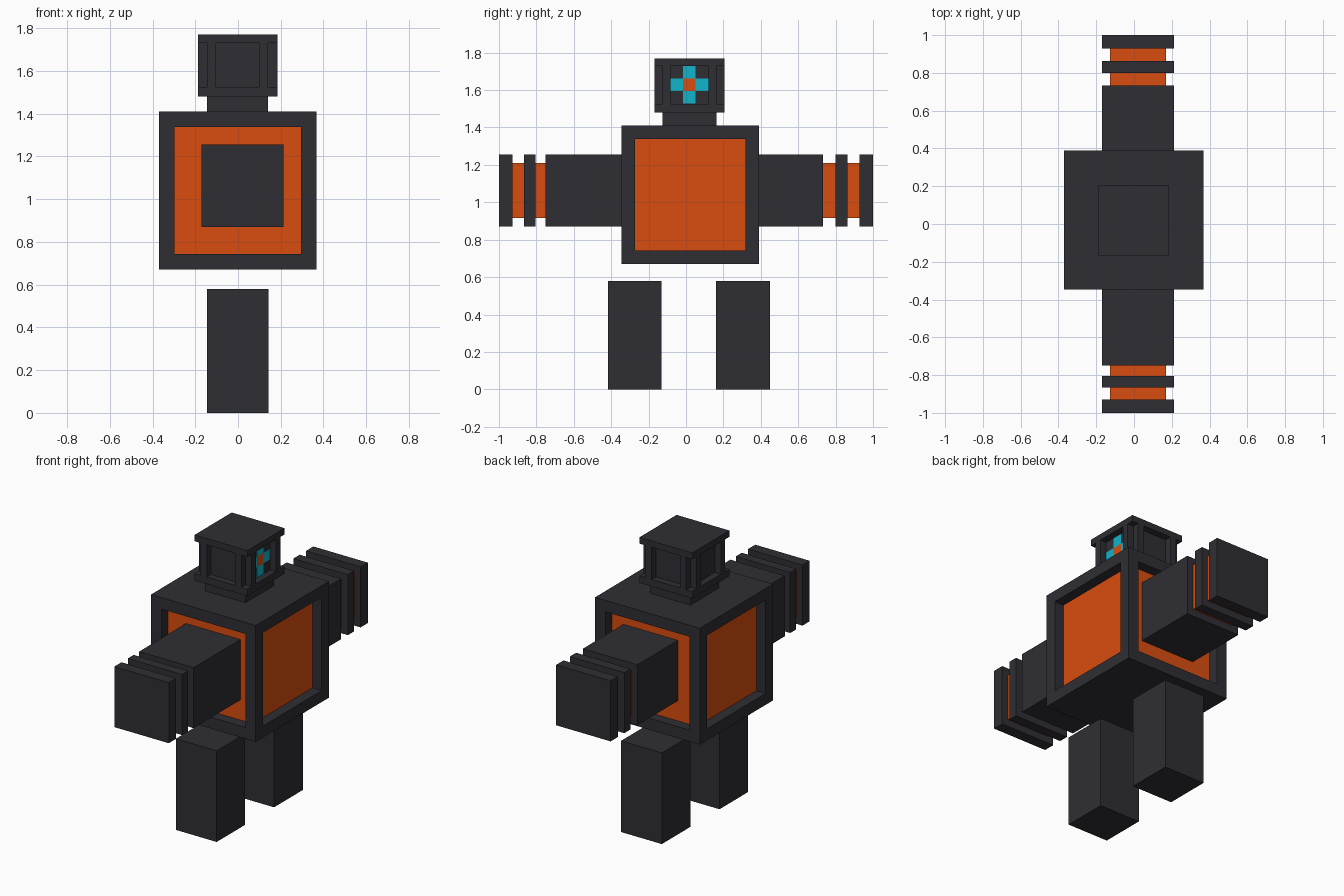
import bpy, bmesh

if "Cube" in bpy.data.objects:
    bpy.data.objects.remove(bpy.data.objects["Cube"])


def material(name, rgb):
    m = bpy.data.materials.new(name)
    m.diffuse_color = (*rgb, 1)
    m.use_nodes = True
    m.node_tree.nodes["Principled BSDF"].inputs["Base Color"].default_value = m.diffuse_color
    return m


DARK = material("charcoal", (0.028, 0.027, 0.033))
ORANGE = material("orange", (0.70, 0.075, 0.005))
CYAN = material("cyan", (0.005, 0.46, 0.60))


def box(name, x, y, z, *mats, inset=None):
    """Box from axis ranges; inset = (rim, depth) recesses the four side faces."""
    bm = bmesh.new()
    bmesh.ops.create_cube(bm, size=1)
    for v in bm.verts:
        v.co = [r[0] + (c + 0.5) * (r[1] - r[0]) for c, r in zip(v.co, (x, y, z))]
    bm.normal_update()
    if inset:
        sides = [f for f in bm.faces if abs(f.normal.z) < 0.5]
        bmesh.ops.inset_individual(bm, faces=sides, thickness=inset[0])
        for f in sides:
            f.material_index = 1
            n = f.normal.copy()
            # push each panel inwards with its own side walls
            bmesh.ops.translate(bm, verts=f.verts[:], vec=-n * inset[1])
            walls = [g for e in f.edges for g in e.link_faces if g != f]
            # flat rim plus a straight wall down to the panel
            rim = {g: list(g.verts) for g in walls}
            inner = {v: bm.verts.new(v.co + n * inset[1]) for v in f.verts}
            for g, verts in rim.items():
                edge = [v for v in verts if v in inner]
                bm.faces.new([inner.get(v, v) for v in verts])
                a, b = edge
                bm.faces.new((a, b, inner[b], inner[a]))
            bmesh.ops.delete(bm, geom=walls, context='FACES_ONLY')
        bmesh.ops.recalc_face_normals(bm, faces=bm.faces[:])
    me = bpy.data.meshes.new(name)
    bm.to_mesh(me)
    bm.free()
    for m in mats or (DARK,):
        me.materials.append(m)
    ob = bpy.data.objects.new(name, me)
    bpy.context.collection.objects.link(ob)
    return ob


# Torso with recessed orange side panels
box("torso", (-0.37, 0.367), (-0.346, 0.39), (0.67, 1.41), DARK, ORANGE,
    inset=(0.103, 0.065))

# Legs
for side, y in (("left", (-0.417, -0.13)), ("right", (0.16, 0.45))):
    box(side + "_leg", (-0.145, 0.142), y, (0, 0.58))

# Arms: block, orange core, wrist ring and end plate
AX, AZ = (-0.17, 0.213), (0.87, 1.255)
CX, CZ = (-0.127, 0.17), (0.915, 1.21)
for side, block, core, ring, plate in (
        ("left", (-0.75, -0.28), (-0.94, -0.74), (-0.865, -0.805), (-1, -0.928)),
        ("right", (0.324, 0.732), (0.72, 0.94), (0.80, 0.863), (0.928, 1))):
    box(side + "_arm", AX, block, AZ)
    box(side + "_arm_core", CX, core, CZ, ORANGE)
    box(side + "_wrist_ring", AX, ring, AZ)
    box(side + "_hand_plate", AX, plate, AZ)

# Neck and head
X0, X1, Y0, Y1 = -0.188, 0.184, -0.168, 0.205
T = 0.043
box("neck", (X0 + T, X1 - T), (Y0 + T, Y1 - T), (1.41, 1.485))
box("head_base", (X0, X1), (Y0, Y1), (1.48, 1.525))
box("head_cap", (X0, X1), (Y0, Y1), (1.73, 1.77))
box("head_core", (X0 + T, X1 - T), (Y0 + T, Y1 - T), (1.525, 1.73))

# Two upright ribs on each head face, leaving notched corners
for x in ((X0, X0 + T), (X1 - T, X1)):
    for y in ((Y0 + T, Y0 + 2 * T), (Y1 - 2 * T, Y1 - T)):
        box("head_side_rib", x, y, (1.525, 1.73))
for y in ((Y0, Y0 + T), (Y1 - T, Y1)):
    for x in ((X0 + T, X0 + 2 * T), (X1 - 2 * T, X1 - T)):
        box("head_front_rib", x, y, (1.525, 1.73))

# Cross-shaped eye on the right face
S, EY, EZ = 0.067, 0.0185, 1.6275
for dy, dz in ((0, 0), (1, 0), (-1, 0), (0, 1), (0, -1)):
    cy, cz = EY + dy * S, EZ + dz * S
    box("eye_tile", (X1 - T - 0.01, X1 - T + 0.002), (cy - S / 2, cy + S / 2),
        (cz - S / 2, cz + S / 2), CYAN if dy or dz else ORANGE)
